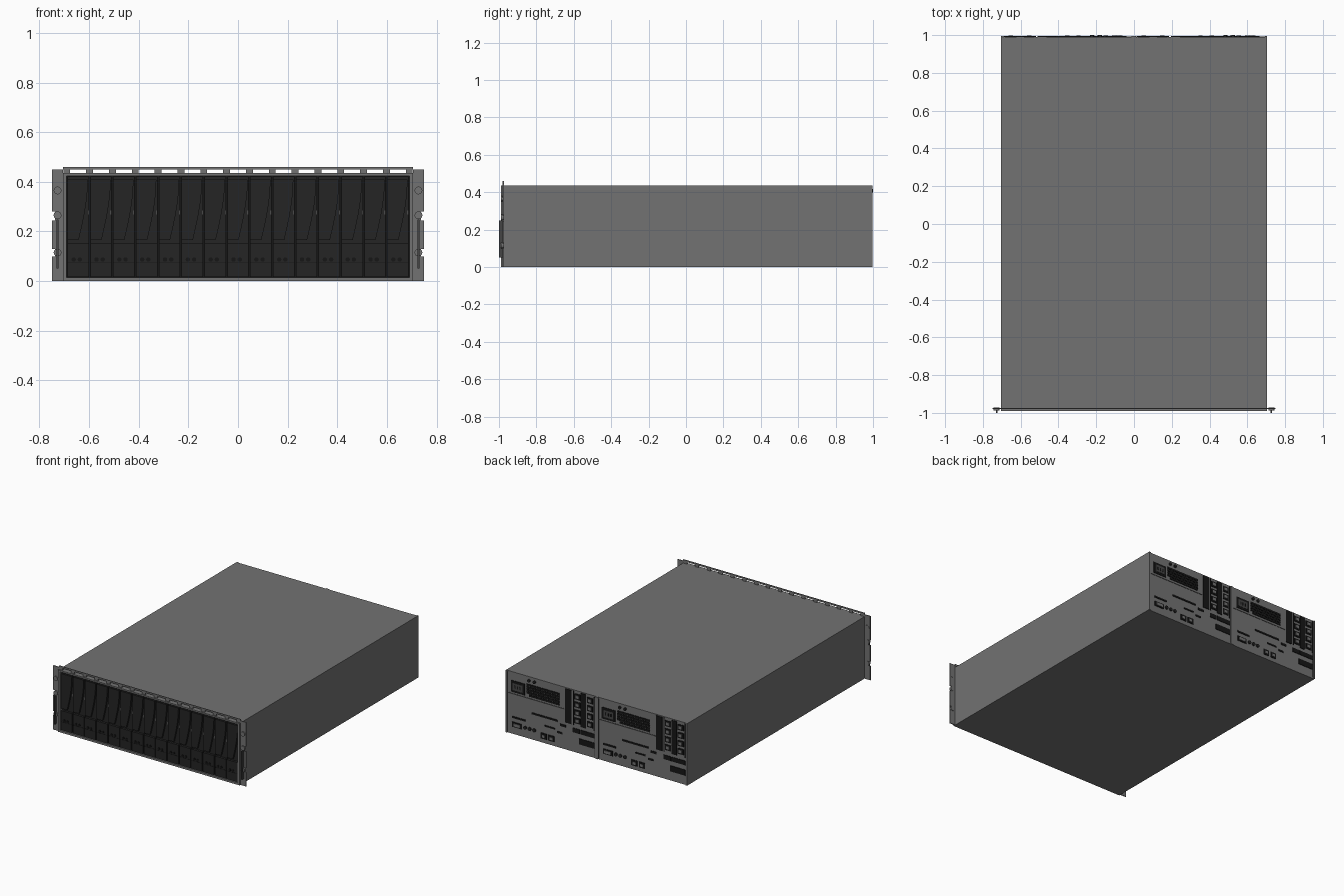
import bpy, bmesh, math
from mathutils import Matrix, Vector

cube = bpy.data.objects.get("Cube")
if cube:
    bpy.data.objects.remove(cube, do_unlink=True)


def material(name, value):
    m = bpy.data.materials.new(name)
    m.use_nodes = True
    color = (value, value, value, 1)
    m.diffuse_color = color
    m.node_tree.nodes["Principled BSDF"].inputs["Base Color"].default_value = color
    return m


STEEL = material("grey steel", 0.17)
DARK = material("charcoal plastic", 0.018)
BLACK = material("black", 0.008)
SEAM = material("dark grey seam", 0.06)


class Part:
    """Collects simple solids into one named mesh of one colour."""

    def __init__(self, name, mat):
        self.name, self.mat, self.bm = name, mat, bmesh.new()

    def box(self, x0, x1, y0, y1, z0, z1):
        mid = Vector(((x0 + x1) / 2, (y0 + y1) / 2, (z0 + z1) / 2))
        size = Matrix.Diagonal((x1 - x0, y1 - y0, z1 - z0, 1))
        bmesh.ops.create_cube(self.bm, size=1, matrix=Matrix.Translation(mid) @ size)

    def disc(self, x, y0, y1, z, r, sides=12):
        m = Matrix.Translation((x, (y0 + y1) / 2, z)) @ Matrix.Rotation(math.pi / 2, 4, 'X')
        bmesh.ops.create_cone(self.bm, cap_ends=True, segments=sides, radius1=r,
                              radius2=r, depth=y1 - y0, matrix=m)

    def prism(self, outline, y0, y1):
        face = self.bm.faces.new([self.bm.verts.new((x, y0, z)) for x, z in outline])
        out = bmesh.ops.extrude_face_region(self.bm, geom=[face])
        moved = [v for v in out["geom"] if isinstance(v, bmesh.types.BMVert)]
        bmesh.ops.translate(self.bm, verts=moved, vec=(0, y1 - y0, 0))

    def finish(self):
        bmesh.ops.recalc_face_normals(self.bm, faces=self.bm.faces)
        mesh = bpy.data.meshes.new(self.name)
        self.bm.to_mesh(mesh)
        self.bm.free()
        mesh.materials.append(self.mat)
        obj = bpy.data.objects.new(self.name, mesh)
        bpy.context.collection.objects.link(obj)


W, H, BACK = 0.705, 0.435, 0.99

# Chassis with a shallow front opening
chassis = Part("chassis", STEEL)
chassis.box(-W, W, -0.95, BACK, 0, H)
chassis.finish()

rim = Part("front_rim", STEEL)
rim.box(-W, W, -0.99, -0.95, 0, 0.014)
rim.box(-W, W, -0.99, -0.95, 0.424, H)
for s in (-1, 1):
    a, b = sorted((s * 0.69, s * W))
    rim.box(a, b, -0.99, -0.95, 0.014, 0.424)
rim.finish()

# Slotted strip above the front opening
strip = Part("slotted_top_strip", STEEL)
strip.box(-W, W, -0.98, -0.974, 0.449, 0.46)
PITCH, COUNT = 0.092, 15
for i in range(COUNT + 1):
    x = -0.69 + i * PITCH
    strip.box(max(x - 0.014, -W), min(x + 0.014, W), -0.98, -0.974, H, 0.449)
strip.finish()

# Mounting ears with open bolt notches, bolts and a guide bar
ears = Part("mounting_ears", STEEL)
bolts = Part("ear_bolts", STEEL)
bars = Part("ear_guide_bars", SEAM)
for s in (-1, 1):
    a, b = sorted((s * W, s * 0.738))
    ears.box(a, b, -0.98, -0.974, 0, 0.45)
    a, b = sorted((s * 0.738, s * 0.75))
    for z0, z1 in ((0, 0.1), (0.13, 0.245), (0.28, 0.45)):
        ears.box(a, b, -0.98, -0.974, z0, z1)
    for z in (0.115, 0.265, 0.365):
        bolts.disc(s * 0.727, -0.988, -0.972, z, 0.016)
    bars.box(s * 0.727 - 0.004, s * 0.727 + 0.004, -1.0, -0.978, 0.05, 0.248)
for p in (ears, bolts, bars):
    p.finish()

# Row of drive carriers with swept levers
backs = Part("drive_carriers", DARK)
levers = Part("drive_levers", DARK)
latches = Part("drive_lower_panels", DARK)
holes = Part("drive_buttons_and_gaps", BLACK)
marks = Part("drive_indicators", STEEL)
for i in range(COUNT):
    x = -0.69 + i * PITCH
    l, r = x + 0.003, x + PITCH - 0.003
    backs.box(l, r, -0.968, -0.95, 0.016, 0.422)
    sweep = [(l + 0.045 + 0.037 * math.sin(t * math.pi / 10), 0.165 + 0.245 * t / 5)
             for t in range(6)]
    levers.prism([(l, 0.165)] + sweep + [(l, 0.41)], -0.981, -0.968)
    latches.box(l, r, -0.984, -0.968, 0.016, 0.152)
    holes.box(l, r, -0.985, -0.983, 0.072, 0.075)
    for dx in (0.025, 0.05):
        holes.disc(l + dx, -0.988, -0.983, 0.087, 0.009)
    marks.box(r - 0.004, r - 0.001, -0.971, -0.967, 0.268, 0.284)
holes.box(-0.69, 0.69, -0.953, -0.949, 0.014, 0.424)
for p in (backs, levers, latches, holes, marks):
    p.finish()

# Rear controllers: two identical modules side by side, laid out from +x to -x
frames = Part("rear_module_frames", STEEL)
seams = Part("rear_seams", SEAM)
vents = Part("rear_vents_and_sockets", BLACK)
ports = Part("rear_ports", STEEL)
knobs = Part("rear_knobs", DARK)


def plate(part, start, u0, u1, z0, z1, height=0.004):
    part.box(start - u1, start - u0, BACK - 0.002, BACK + height, z0, z1)


for start in (W, 0.0):
    # Module outline and power supply tray
    plate(frames, start, 0, 0.012, 0, H, 0.006)
    plate(frames, start, 0.695, W, 0, H, 0.006)
    plate(seams, start, 0.012, 0.455, 0.278, 0.284, 0.002)
    plate(seams, start, 0.012, 0.016, 0.01, 0.425, 0.002)
    plate(seams, start, 0.69, 0.695, 0.01, 0.425, 0.002)
    # Power socket with pins
    plate(vents, start, 0.04, 0.145, 0.295, 0.375)
    plate(seams, start, 0.055, 0.13, 0.31, 0.36, 0.006)
    for u in (0.07, 0.09, 0.11):
        plate(vents, start, u, u + 0.007, 0.325, 0.345, 0.008)
    # Perforated vent
    for row in range(5):
        z = 0.296 + row * 0.018
        plate(vents, start, 0.16 + (0.02 if row == 0 else 0), 0.415, z, z + 0.014)
    # Knobs above the vent
    for u in (0.18, 0.222):
        knobs.disc(start - u, BACK - 0.002, 1.0, 0.408, 0.01)
    # Expansion columns with square connectors
    for u0, u1 in ((0.462, 0.51), (0.522, 0.528), (0.582, 0.622), (0.684, 0.69)):
        plate(vents, start, u0, u1, 0.19, 0.428)
    for u in (0.532, 0.63):
        for row in range(4):
            z = 0.205 + row * 0.056
            plate(vents, start, u, u + 0.046, z, z + 0.04)
            plate(ports, start, u + 0.011, u + 0.035, z + 0.01, z + 0.03, 0.007)
    # Slim vents on the lower panel
    for u0, u1, z0, z1 in ((0.2, 0.4, 0.178, 0.19), (0.42, 0.465, 0.155, 0.17),
                           (0.52, 0.575, 0.138, 0.168), (0.58, 0.69, 0.138, 0.168),
                           (0.57, 0.69, 0.065, 0.105), (0.3, 0.38, 0.118, 0.128),
                           (0.05, 0.15, 0.112, 0.124), (0.4, 0.44, 0.1, 0.112)):
        plate(vents, start, u0, u1, z0, z1)
    # Serial connectors and round jacks
    plate(vents, start, 0.05, 0.125, 0.05, 0.085)
    plate(ports, start, 0.062, 0.113, 0.058, 0.077, 0.008)
    for u in (0.15, 0.185, 0.22):
        knobs.disc(start - u, BACK - 0.002, 0.998, 0.07, 0.012)
    # Network sockets
    for u in (0.27, 0.33):
        plate(vents, start, u, u + 0.046, 0.028, 0.068)
        plate(ports, start, u + 0.012, u + 0.034, 0.038, 0.056, 0.007)
for p in (frames, seams, vents, ports, knobs):
    p.finish()
